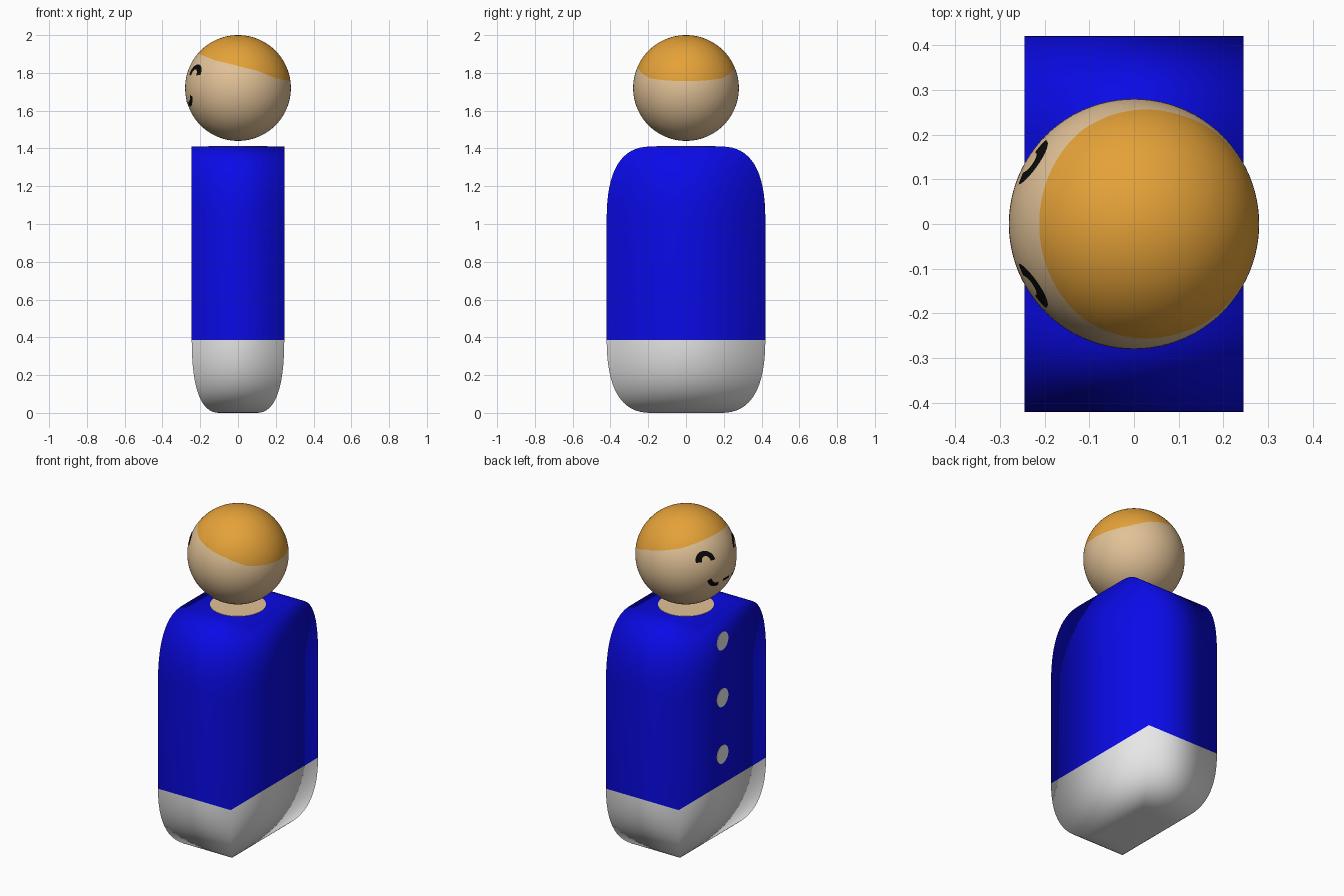
import bpy, bmesh, math
from mathutils import Vector

if "Cube" in bpy.data.objects:
    bpy.data.objects.remove(bpy.data.objects["Cube"])


def mat(name, rgb):
    m = bpy.data.materials.new(name)
    m.diffuse_color = (*rgb, 1)
    m.use_nodes = True
    m.node_tree.nodes["Principled BSDF"].inputs["Base Color"].default_value = m.diffuse_color
    return m


BLUE = mat("blue_paint", (0.003, 0.003, 0.80))
WHITE = mat("white_paint", (0.80, 0.80, 0.80))
SKIN = mat("skin_tone", (0.76, 0.54, 0.31))
HAIR = mat("golden_hair", (0.78, 0.36, 0.04))
BLACK = mat("black_paint", (0.003, 0.003, 0.003))

HEAD_Z, HEAD_R = 1.72, 0.28


def finish(name, bm, mats):
    me = bpy.data.meshes.new(name)
    for f in bm.faces:
        f.smooth = True
    bm.to_mesh(me)
    bm.free()
    for m in mats:
        me.materials.append(m)
    ob = bpy.data.objects.new(name, me)
    bpy.context.collection.objects.link(ob)
    return ob


def bez(a, b, c, t):
    return a * (1 - t) ** 2 + 2 * b * t * (1 - t) + c * t * t


# Body: a stack of rectangles, rounded inward at the base and in y at the shoulders
N = 16
rings = []
for i in range(N + 1):
    t = 1 - i / N
    rings.append((bez(.245, .245, .10, t), bez(.42, .42, .19, t), bez(.385, 0, 0, t)))
for i in range(N + 1):
    t = i / N
    rings.append((.245, bez(.42, .42, .19, t), bez(1.03, 1.41, 1.41, t)))

bm = bmesh.new()
loops = [[bm.verts.new((sx * hx, sy * hy, z)) for sx, sy in ((-1, -1), (1, -1), (1, 1), (-1, 1))]
         for hx, hy, z in rings]
for a, b in zip(loops, loops[1:]):
    for k in range(4):
        n = (k + 1) % 4
        bm.faces.new((a[k], a[n], b[n], b[k]))
bm.faces.new(loops[0][::-1])
bm.faces.new(loops[-1])
for f in bm.faces:
    f.material_index = 1 if f.calc_center_median().z < 0.385 else 0
finish("body", bm, [BLUE, WHITE])

# Head: sphere cut along the hairline, which slopes down from the face to the back
hairline = [(-.21, 1.902), (-.12, 1.866), (.10, 1.812), (.20, 1.771), (.28, 1.756)]


def hair_height(x):
    for (x0, z0), (x1, z1) in zip(hairline, hairline[1:]):
        if x <= x1:
            break
    return z0 + (z1 - z0) * (x - x0) / (x1 - x0)


bm = bmesh.new()
bmesh.ops.create_uvsphere(bm, u_segments=96, v_segments=64, radius=HEAD_R)
bmesh.ops.translate(bm, verts=bm.verts, vec=(0, 0, HEAD_Z))
for (x0, z0), (x1, z1) in zip(hairline, hairline[1:]):
    bmesh.ops.bisect_plane(bm, geom=bm.verts[:] + bm.edges[:] + bm.faces[:],
                           plane_co=(x0, 0, z0), plane_no=(z0 - z1, 0, x1 - x0))
for f in bm.faces:
    c = f.calc_center_median()
    f.material_index = 1 if c.z > hair_height(c.x) else 0
finish("head", bm, [SKIN, HAIR])


# Painted discs: neck patch on the shoulders and three buttons on the chest
def disc(name, radius, loc, rot, m):
    bpy.ops.mesh.primitive_cylinder_add(vertices=48, radius=radius, depth=0.004,
                                        location=loc, rotation=rot)
    ob = bpy.context.object
    ob.name = name
    ob.data.materials.append(m)


disc("neck_patch", 0.155, (0, 0, 1.41), (0, 0, 0), SKIN)
for i, z in enumerate((1.255, 0.91, 0.565)):
    disc(f"button_{i + 1}", 0.055, (-0.245, 0, z), (0, math.pi / 2, 0), WHITE)


# Painted face strokes: ribbons laid on the -x side of the head
def stroke(name, pts, width=0.027):
    pts = [Vector(p) for p in pts]
    bm = bmesh.new()
    rows = []
    for i, p in enumerate(pts):
        d = (pts[min(i + 1, len(pts) - 1)] - pts[max(i - 1, 0)]).normalized()
        side = Vector((-d.y, d.x)) * width / 2
        row = []
        for k in (-1, 0, 1):
            y, z = p + side * k
            x = -math.sqrt((HEAD_R + .0015) ** 2 - y * y - (z - HEAD_Z) ** 2)
            row.append(bm.verts.new((x, y, z)))
        rows.append(row)
    for a, b in zip(rows, rows[1:]):
        for k in range(2):
            bm.faces.new((a[k], a[k + 1], b[k + 1], b[k]))
    for f in bm.faces:
        f.normal_update()
        if f.normal.x > 0:
            f.normal_flip()
    finish(name, bm, [BLACK])


for s, label in ((1, "left"), (-1, "right")):
    arch = [math.pi * i / 16 for i in range(17)]
    stroke(f"{label}_eye", [(s * (.138 + .036 * math.cos(a)), 1.788 + .044 * math.sin(a)) for a in arch])
    stroke(f"{label}_smile", [(s * bez(.128, .108, .062, i / 10), bez(1.678, 1.628, 1.634, i / 10))
                              for i in range(11)], 0.024)
stroke("middle_smile", [(-.03 + .01 * i, 1.645) for i in range(7)], 0.016)
